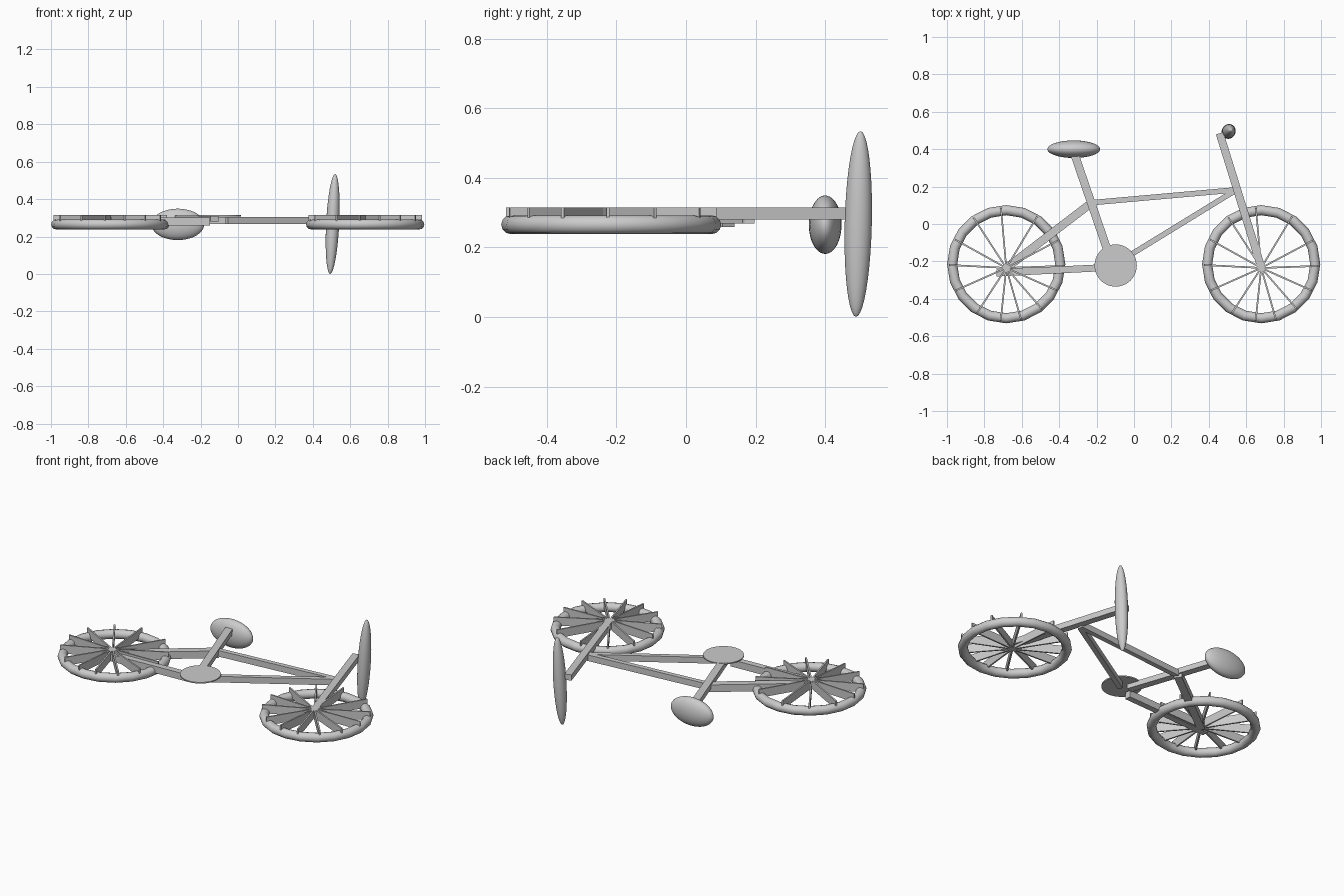
import bpy, math
from mathutils import Vector

if "Cube" in bpy.data.objects:
    bpy.data.objects.remove(bpy.data.objects["Cube"])


def smooth(ob):
    bpy.ops.object.shade_smooth_by_angle(angle=math.radians(40))
    return ob


def bar(name, a, b, width, z0, z1):
    """Rectangular bar between two plan points, spanning z0..z1."""
    a, b = Vector(a), Vector(b)
    d, m = b - a, (a + b) / 2
    bpy.ops.mesh.primitive_cube_add(size=1, location=(m.x, m.y, (z0 + z1) / 2),
                                    rotation=(0, 0, math.atan2(d.y, d.x)))
    ob = bpy.context.object
    ob.name = name
    ob.scale = (d.length, width, z1 - z0)
    return ob


def ellipsoid(name, loc, radii, rot=(0, 0, 0)):
    bpy.ops.mesh.primitive_uv_sphere_add(segments=32, ring_count=20, radius=1,
                                         location=loc, rotation=rot)
    ob = bpy.context.object
    ob.name = name
    ob.scale = radii
    return smooth(ob)


# Wheels: tyre ring plus tall thin spokes meeting slightly below the ring centre
SPOKES = (2, 28, 59, 95, 123, 151, 177, 204, 237, 264, 286, 311, 336)
HUB_DROP, REACH = 0.02, 0.303
for side, cx in (("rear", -0.683), ("front", 0.68)):
    cy = -0.215
    bpy.ops.mesh.primitive_torus_add(major_segments=20, minor_segments=12,
                                     major_radius=0.289, minor_radius=0.027,
                                     location=(cx, cy, 0.265))
    bpy.context.object.name = side + "_tyre"
    smooth(bpy.context.object)
    for i, deg in enumerate(SPOKES):
        t = math.radians(deg)
        s = HUB_DROP * math.sin(t)
        r = s + math.sqrt(s * s + REACH ** 2 - HUB_DROP ** 2)
        hub = (cx, cy - HUB_DROP)
        end = (hub[0] + r * math.cos(t), hub[1] + r * math.sin(t))
        bar(f"{side}_spoke_{i}", hub, end, 0.009, 0.264, 0.315)

# Frame bars
bar("seat_post", (-0.322, 0.385), (-0.125, -0.19), 0.044, 0.28, 0.313)
bar("top_tube", (-0.215, 0.115), (0.54, 0.182), 0.029, 0.268, 0.305)
bar("down_tube", (-0.06, -0.19), (0.535, 0.175), 0.029, 0.268, 0.305)
bar("seat_stay", (-0.685, -0.237), (-0.215, 0.122), 0.044, 0.258, 0.302)
bar("chain_stay", (-0.735, -0.262), (-0.15, -0.233), 0.037, 0.26, 0.302)
bar("fork", (0.682, -0.237), (0.458, 0.485), 0.042, 0.28, 0.315)

# Chainring disc
bpy.ops.mesh.primitive_cylinder_add(vertices=40, radius=0.113, depth=0.007,
                                    location=(-0.098, -0.222, 0.311))
bpy.context.object.name = "chainring"
smooth(bpy.context.object)

# Saddle and handlebar
ellipsoid("seat", (-0.322, 0.4, 0.265), (0.141, 0.047, 0.084))
ellipsoid("handlebar", (0.506, 0.495, 0.267), (0.035, 0.039, 0.267),
          (-0.024, 0.05, 0))
